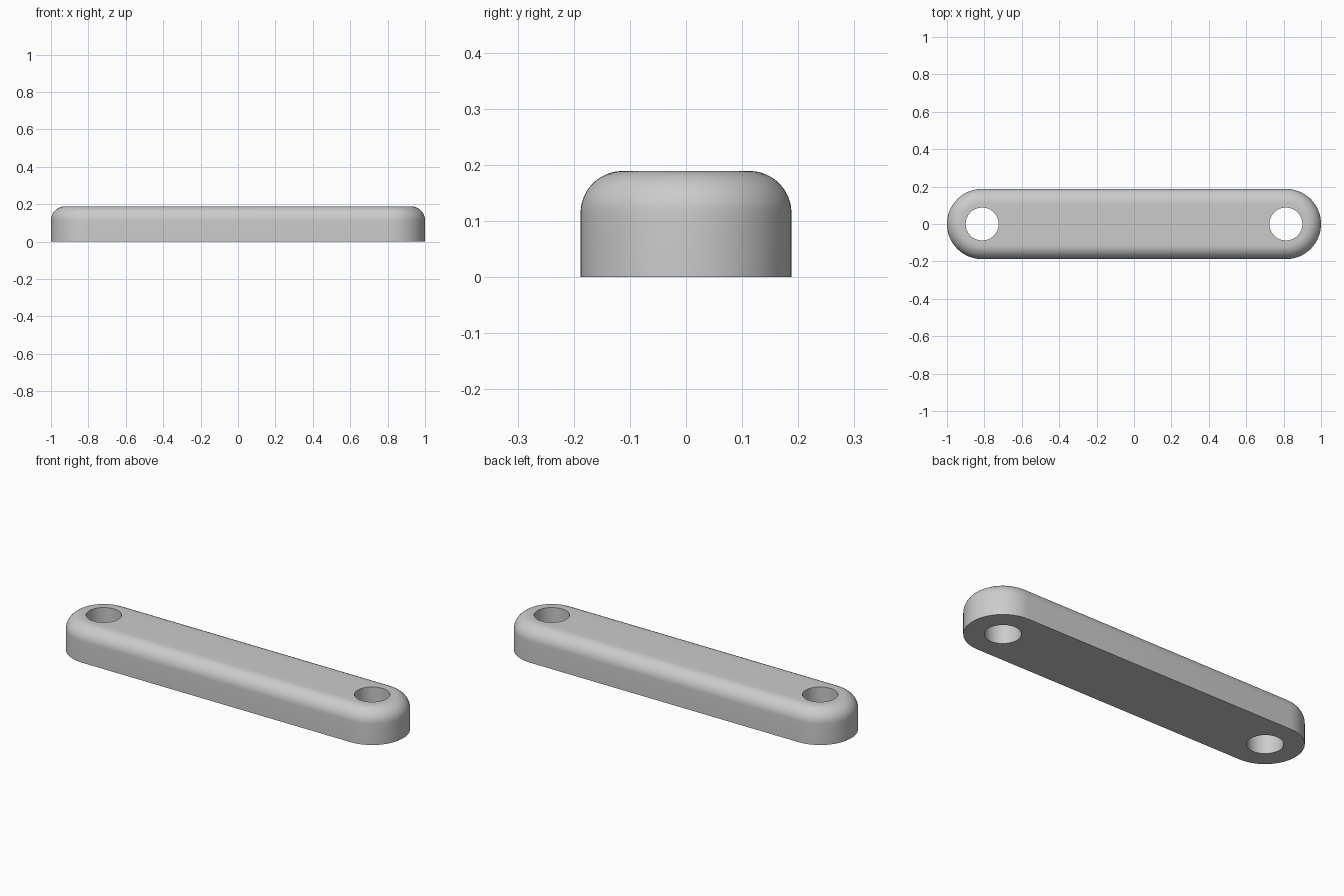
import bpy, bmesh
from math import sin, cos, pi, radians

if "Cube" in bpy.data.objects:
    bpy.data.objects.remove(bpy.data.objects["Cube"], do_unlink=True)

RADIUS, HEIGHT, FILLET = 0.188, 0.189, 0.075
CENTRE, HOLE = 1 - RADIUS, 0.088
ARC = 32        # segments in each rounded end
STEPS = 12      # segments in the top fillet

bm = bmesh.new()


def add_loop(points, z):
    return [bm.verts.new((x, y, z)) for x, y in points]


def bridge(lower, upper):
    n = len(lower)
    for i in range(n):
        j = (i + 1) % n
        bm.faces.new((lower[i], lower[j], upper[j], upper[i]))


def stadium(r):
    points = []
    for side, start in ((1, -pi / 2), (-1, pi / 2)):
        for i in range(ARC + 1):
            a = start + pi * i / ARC
            points.append((side * CENTRE + r * cos(a), r * sin(a)))
    return points


def circle(cx, r):
    n = 2 * ARC
    return [(cx + r * cos(2 * pi * i / n), r * sin(2 * pi * i / n)) for i in range(n)]


# Outer wall with the rounded top edge
profile = [(RADIUS, 0)]
for i in range(STEPS + 1):
    a = pi / 2 * i / STEPS
    profile.append((RADIUS - FILLET + FILLET * cos(a), HEIGHT - FILLET + FILLET * sin(a)))
rings = [add_loop(stadium(r), z) for r, z in profile]
for lower, upper in zip(rings, rings[1:]):
    bridge(lower, upper)

# Through holes at both ends
bottom_loops, top_loops = [rings[0]], [rings[-1]]
for side in (-1, 1):
    points = circle(side * CENTRE, HOLE)
    low, high = add_loop(points, 0), add_loop(points, HEIGHT)
    bridge(high, low)
    bottom_loops.append(low)
    top_loops.append(high)

# Flat bottom and top around the holes
for loops in (bottom_loops, top_loops):
    edges = [bm.edges.get((loop[i - 1], loop[i])) for loop in loops for i in range(len(loop))]
    bmesh.ops.triangle_fill(bm, use_beauty=True, use_dissolve=False, edges=edges)
bmesh.ops.recalc_face_normals(bm, faces=bm.faces)

mesh = bpy.data.meshes.new("link_bar")
bm.to_mesh(mesh)
bm.free()
bar = bpy.data.objects.new("link_bar", mesh)
bpy.context.collection.objects.link(bar)

# Plain grey finish
grey = bpy.data.materials.new("light_grey")
grey.use_nodes = True
colour = (0.6, 0.6, 0.6, 1)
grey.diffuse_color = colour
grey.node_tree.nodes["Principled BSDF"].inputs["Base Color"].default_value = colour
mesh.materials.append(grey)

bpy.ops.object.select_all(action="DESELECT")
bar.select_set(True)
bpy.context.view_layer.objects.active = bar
bpy.ops.object.shade_smooth_by_angle(angle=radians(30))
